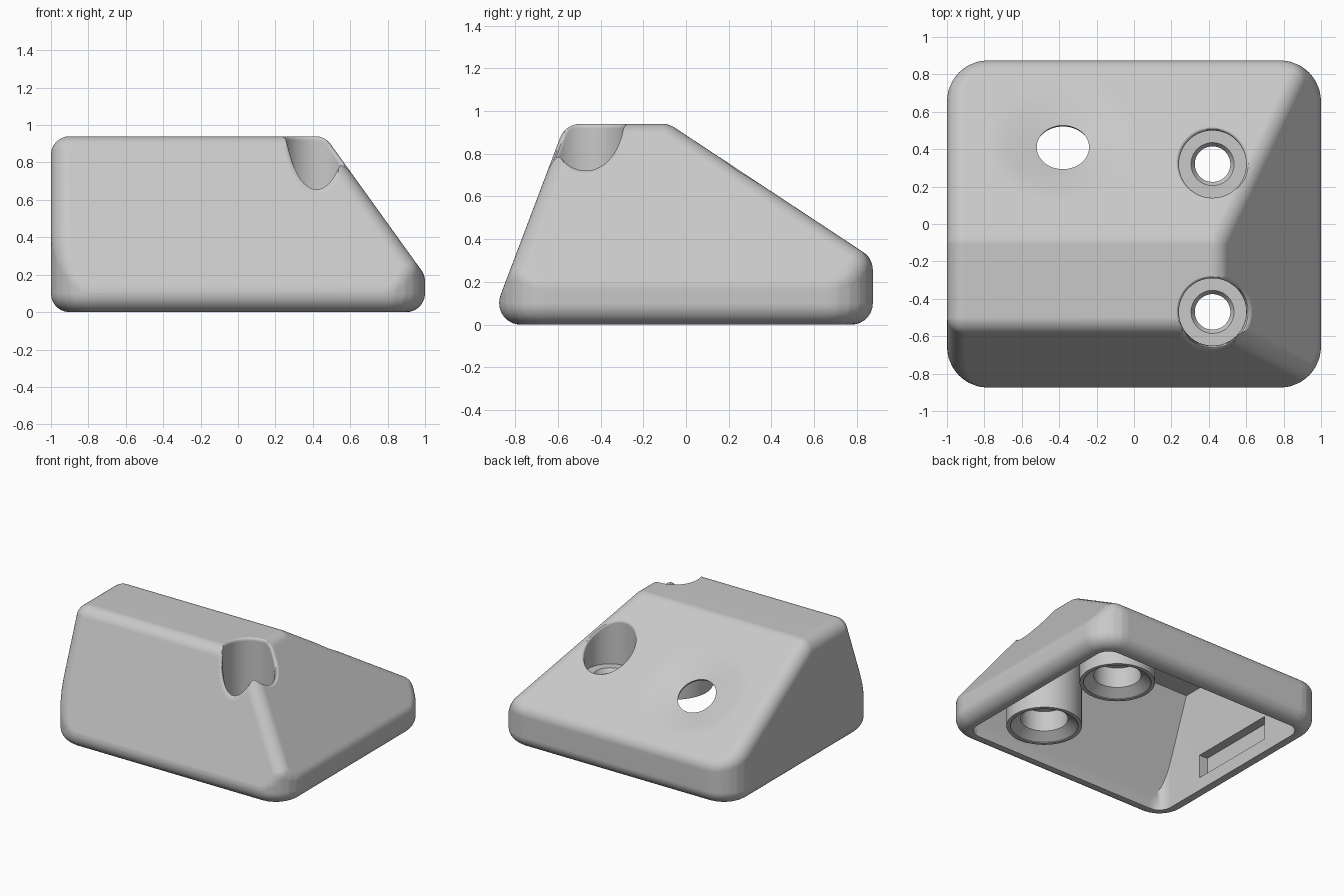
import bpy, bmesh, math
from mathutils import Vector

cube = bpy.data.objects.get("Cube")
if cube:
    bpy.data.objects.remove(cube, do_unlink=True)

grey = bpy.data.materials.new("light grey plastic")
grey.use_nodes = True
colour = (0.58, 0.58, 0.58, 1)
grey.diffuse_color = colour
grey.node_tree.nodes["Principled BSDF"].inputs["Base Color"].default_value = colour

HALF_X, HALF_Y, TOP = 1.0, 0.875, 0.94
# Sloping sides: outward normal and a point on the plane
SLOPES = {
    "left": (Vector((1.39, 0, 1)).normalized(), Vector((0.465, 0, TOP))),
    "front": (Vector((0, -2.64, 1)).normalized(), Vector((0, -0.565, TOP))),
    "back": (Vector((0, 0.66, 1)).normalized(), Vector((0, -0.08, TOP))),
}


def finish(name, bm):
    bmesh.ops.recalc_face_normals(bm, faces=bm.faces[:])
    mesh = bpy.data.meshes.new(name)
    bm.to_mesh(mesh)
    bm.free()
    mesh.materials.append(grey)
    obj = bpy.data.objects.new(name, mesh)
    bpy.context.collection.objects.link(obj)
    return obj


def hull_mesh(points):
    bm = bmesh.new()
    for p in points:
        bm.verts.new(p)
    bmesh.ops.convex_hull(bm, input=bm.verts[:])
    loose = [v for v in bm.verts if not v.link_faces]
    bmesh.ops.delete(bm, geom=loose, context='VERTS')
    return bm


def merge_flats(bm):
    bmesh.ops.dissolve_limit(bm, angle_limit=math.radians(0.3),
                             verts=bm.verts[:], edges=bm.edges[:])


def wedge(inset, corner, bottom, back_inset):
    """Box with round upright corners, moved in by inset and cut by the slopes."""
    points = []
    for sx, sy in ((1, 1), (-1, 1), (-1, -1), (1, -1)):
        for i in range(7):
            a = math.radians(15 * i)
            x = sx * (HALF_X - inset - corner + corner * math.cos(a))
            y = sy * (HALF_Y - inset - corner + corner * math.sin(a))
            points += [(x, y, bottom), (x, y, TOP - inset)]
    bm = hull_mesh(points)
    for side, (normal, point) in SLOPES.items():
        depth = back_inset if side == "back" else inset
        bmesh.ops.bisect_plane(bm, geom=bm.verts[:] + bm.edges[:] + bm.faces[:],
                               plane_co=point - normal * depth, plane_no=normal,
                               clear_outer=True)
    points = [v.co.copy() for v in bm.verts]
    bm.free()
    return points


def lathe(name, profile_at, sides=64):
    """Spin a profile of (radius, height) that may change with the angle."""
    bm = bmesh.new()
    columns = []
    for i in range(sides):
        a = 2 * math.pi * i / sides
        columns.append([bm.verts.new((r * math.cos(a), r * math.sin(a), z))
                        for r, z in profile_at(a)])
    for i in range(sides):
        here, there = columns[i], columns[(i + 1) % sides]
        for k in range(len(here) - 1):
            bm.faces.new((here[k], there[k], there[k + 1], here[k + 1]))
    bm.faces.new([c[0] for c in columns])
    bm.faces.new([c[-1] for c in columns])
    return finish(name, bm)


def surface_height(x, y):
    """Height of the outer skin, with its ridges softened."""
    soft = 0.015
    heights = [TOP]
    for n, p in SLOPES.values():
        heights.append(p.z - (n.x * (x - p.x) + n.y * (y - p.y)) / n.z)
    low = min(heights)
    return low - soft * math.log(sum(math.exp((low - h) / soft) for h in heights))


def activate(obj):
    bpy.ops.object.select_all(action='DESELECT')
    obj.select_set(True)
    bpy.context.view_layer.objects.active = obj


def subtract(target, cutter):
    bpy.context.view_layer.update()
    cutter.hide_render = True
    activate(target)
    mod = target.modifiers.new("cut", 'BOOLEAN')
    mod.operation = 'DIFFERENCE'
    mod.solver = 'EXACT'
    mod.object = cutter
    bpy.ops.object.modifier_apply(modifier=mod.name)
    bpy.data.objects.remove(cutter, do_unlink=True)


# Outer body: a small wedge swept by a ball, so every edge is rounded
ROUND = 0.1
ball = bmesh.new()
bmesh.ops.create_icosphere(ball, subdivisions=4, radius=ROUND)
offsets = [v.co.copy() for v in ball.verts]
ball.free()
offsets += [n * ROUND for n, p in SLOPES.values()]
for axis in range(3):
    for sign in (-1, 1):
        v = Vector((0, 0, 0))
        v[axis] = sign * ROUND
        offsets.append(v)
bm = hull_mesh([p + o for p in wedge(ROUND, 0.12, ROUND, ROUND) for o in offsets])
merge_flats(bm)
body = finish("wedge_body", bm)

# Hollow underside, leaving two round screw bosses standing
bm = hull_mesh(wedge(0.12, 0.1, -0.1, 0.08))
merge_flats(bm)
cavity = finish("cavity_cutter", bm)
BOSSES = ((0.42, 0.32), (0.42, -0.47))
BOSS_END = 0.09
for x, y in BOSSES:
    boss = lathe("boss_keeper", lambda a: [(0.262, BOSS_END), (0.262, 1.5)])
    boss.location = (x, y, 0)
    subtract(cavity, boss)
subtract(body, cavity)

# Stepped screw holes with a wide pocket on top and a rounded pocket lip
POCKET, LIP = 0.18, 0.023


def screw_profile(x, y, a):
    def height(r):
        return surface_height(x + r * math.cos(a), y + r * math.sin(a))
    points = [(0.235, -0.05), (0.235, BOSS_END + 0.005), (0.165, BOSS_END + 0.055),
              (0.165, 0.3), (0.095, 0.3), (0.095, 0.43), (0.115, 0.46), (POCKET, 0.46)]
    rim = height(POCKET)
    fall = math.atan((rim - height(POCKET + 0.04)) / 0.04)
    reach = LIP / math.tan((math.pi / 2 - fall) / 2)
    start = rim - reach
    end_r = POCKET + reach * math.cos(fall)
    end_z = height(end_r) + 0.002
    for i in range(7):
        t = i / 6
        points.append((POCKET + t * t * (end_r - POCKET),
                       (1 - t) ** 2 * start + 2 * t * (1 - t) * rim + t * t * end_z))
    return points + [(end_r, 1.2)]


for x, y in BOSSES:
    hole = lathe("screw_hole_cutter", lambda a: screw_profile(x, y, a), sides=72)
    hole.location = (x, y, 0)
    subtract(body, hole)

# Cable hole square to the back slope, in a shallow dish
cable = lathe("cable_hole_cutter", lambda a: [
    (0.15, -0.15), (0.15, -0.09), (0.14, -0.06), (0.2, -0.042), (0.3, -0.016),
    (0.41, 0.002), (0.41, 0.2)])
cable.location = (-0.38, 0.443, TOP - 0.66 * 0.523)
cable.rotation_euler.x = -math.atan(0.66)
subtract(body, cable)

# Blind slot inside the upright wall
bm = bmesh.new()
bmesh.ops.create_cube(bm, size=1)
bmesh.ops.scale(bm, vec=(0.14, 0.7, 0.18), verts=bm.verts[:])
bmesh.ops.translate(bm, vec=(-0.88, 0.01, 0.19), verts=bm.verts[:])
subtract(body, finish("slot_cutter", bm))

# Smooth fillets, flat walls
activate(body)
bpy.ops.object.shade_smooth_by_angle(angle=math.radians(32))
weighted = body.modifiers.new("flat walls", 'WEIGHTED_NORMAL')
weighted.keep_sharp = True
